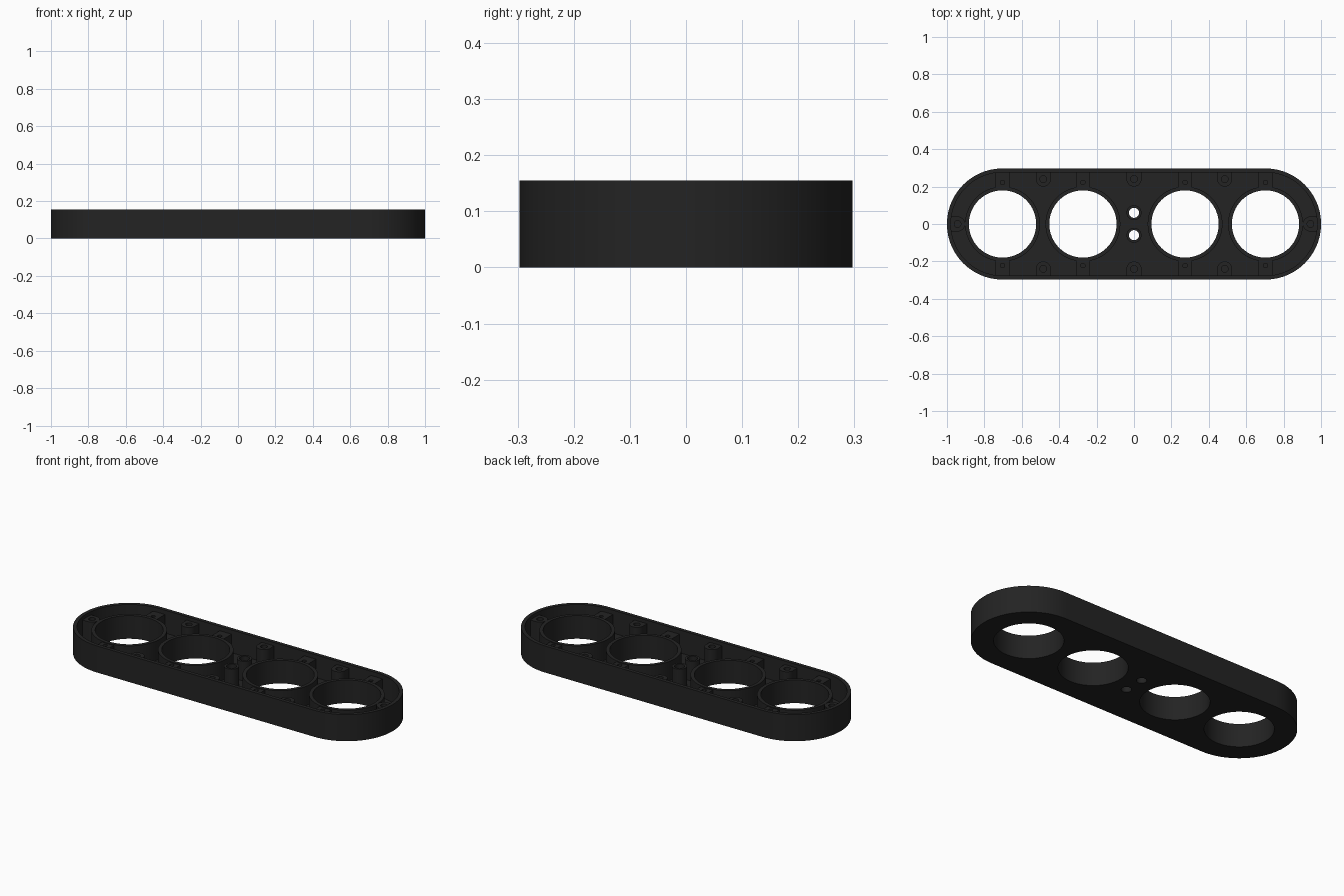
import bpy, bmesh, math
from mathutils import Matrix

if "Cube" in bpy.data.objects:
    bpy.data.objects.remove(bpy.data.objects["Cube"])

R, CX, WALL = 0.297, 0.703, 0.021       # outer radius, end centre, wall thickness
HEIGHT, FLOOR, INNER_TOP = 0.155, 0.022, 0.135
HOLES = (-0.703, -0.273, 0.273, 0.703)
HOLE_R, TUBE_R = 0.18, 0.2

mat = bpy.data.materials.new("charcoal plastic")
mat.diffuse_color = (0.017, 0.017, 0.017, 1)
mat.use_nodes = True
mat.node_tree.nodes["Principled BSDF"].inputs["Base Color"].default_value = mat.diffuse_color


def arc(cx, cy, r, a0, a1, n):
    return [(cx + r * math.cos(math.radians(a0 + (a1 - a0) * i / n)),
             cy + r * math.sin(math.radians(a0 + (a1 - a0) * i / n))) for i in range(n + 1)]


def circle(cx, cy, r, n=64):
    return arc(cx, cy, r, 0, 360, n)[:-1]


def stadium(r):
    return arc(CX, 0, r, -90, 90, 48) + arc(-CX, 0, r, 90, 270, 48)


def prism(name, outline, z0, z1):
    bm = bmesh.new()
    face = bm.faces.new([bm.verts.new((x, y, z0)) for x, y in outline])
    new = bmesh.ops.extrude_face_region(bm, geom=[face])["geom"]
    bmesh.ops.translate(bm, vec=(0, 0, z1 - z0),
                        verts=[g for g in new if isinstance(g, bmesh.types.BMVert)])
    bmesh.ops.recalc_face_normals(bm, faces=bm.faces)
    mesh = bpy.data.meshes.new(name)
    bm.to_mesh(mesh)
    bm.free()
    mesh.materials.append(mat)
    ob = bpy.data.objects.new(name, mesh)
    bpy.context.collection.objects.link(ob)
    return ob


def activate(ob):
    bpy.ops.object.select_all(action='DESELECT')
    ob.select_set(True)
    bpy.context.view_layer.objects.active = ob


def cut(ob, outline, z0, z1):
    cutter = prism("cutter", outline, z0, z1)
    activate(ob)
    mod = ob.modifiers.new("cut", 'BOOLEAN')
    mod.operation, mod.solver, mod.object = 'DIFFERENCE', 'EXACT', cutter
    bpy.ops.object.modifier_apply(modifier=mod.name)
    bpy.data.objects.remove(cutter)


def smooth(ob):
    activate(ob)
    bpy.ops.object.shade_smooth_by_angle(angle=math.radians(30))


# Tray: hollow rounded shell with through holes in the floor
tray = prism("tray", stadium(R), 0, HEIGHT)
cut(tray, stadium(R - WALL), FLOOR, 0.3)
for x in HOLES:
    cut(tray, circle(x, 0, HOLE_R), -0.1, 0.1)
for y in (-0.06, 0.06):
    cut(tray, circle(0, y, 0.027, 32), -0.1, 0.1)
smooth(tray)

# Tubes around the large holes and the two middle holes
rings = [(x, 0, HOLE_R, TUBE_R, 64, "hole_tube") for x in HOLES]
rings += [(0, y, 0.027, 0.04, 32, "centre_tube") for y in (-0.06, 0.06)]
for x, y, r_in, r_out, n, name in rings:
    tube = prism(name, circle(x, y, r_out, n), FLOOR - 0.002, INNER_TOP)
    cut(tube, circle(x, y, r_in, n), -0.1, 0.3)
    smooth(tube)


# Screw bosses: rounded toward the middle, joined to the wall
def boss(x, y, angle):
    outline = arc(0, 0, 0.04, 0, 180, 16) + [(-0.04, -0.045), (0.04, -0.045)]
    ob = prism("screw_boss", outline, FLOOR - 0.002, INNER_TOP)
    cut(ob, circle(0, 0, 0.018, 24), 0.05, 0.3)
    ob.data.transform(Matrix.Translation((x, y, 0)) @ Matrix.Rotation(math.radians(angle), 4, 'Z'))
    smooth(ob)


for x in (-0.485, 0, 0.485):
    boss(x, 0.24, 180)
    boss(x, -0.24, 0)
boss(-0.943, 0, -90)
boss(0.943, 0, 90)

# Blocks bridging each tube to the long walls, with a small pin hole
for x in HOLES:
    for s in (-1, 1):
        w = 0.038
        block = prism("wall_block", [(x - w, s * 0.19), (x + w, s * 0.19),
                                     (x + w, s * 0.284), (x - w, s * 0.284)],
                      FLOOR - 0.002, INNER_TOP - 0.005)
        cut(block, circle(x, s * 0.222, 0.012, 16), 0.06, 0.3)
        smooth(block)
